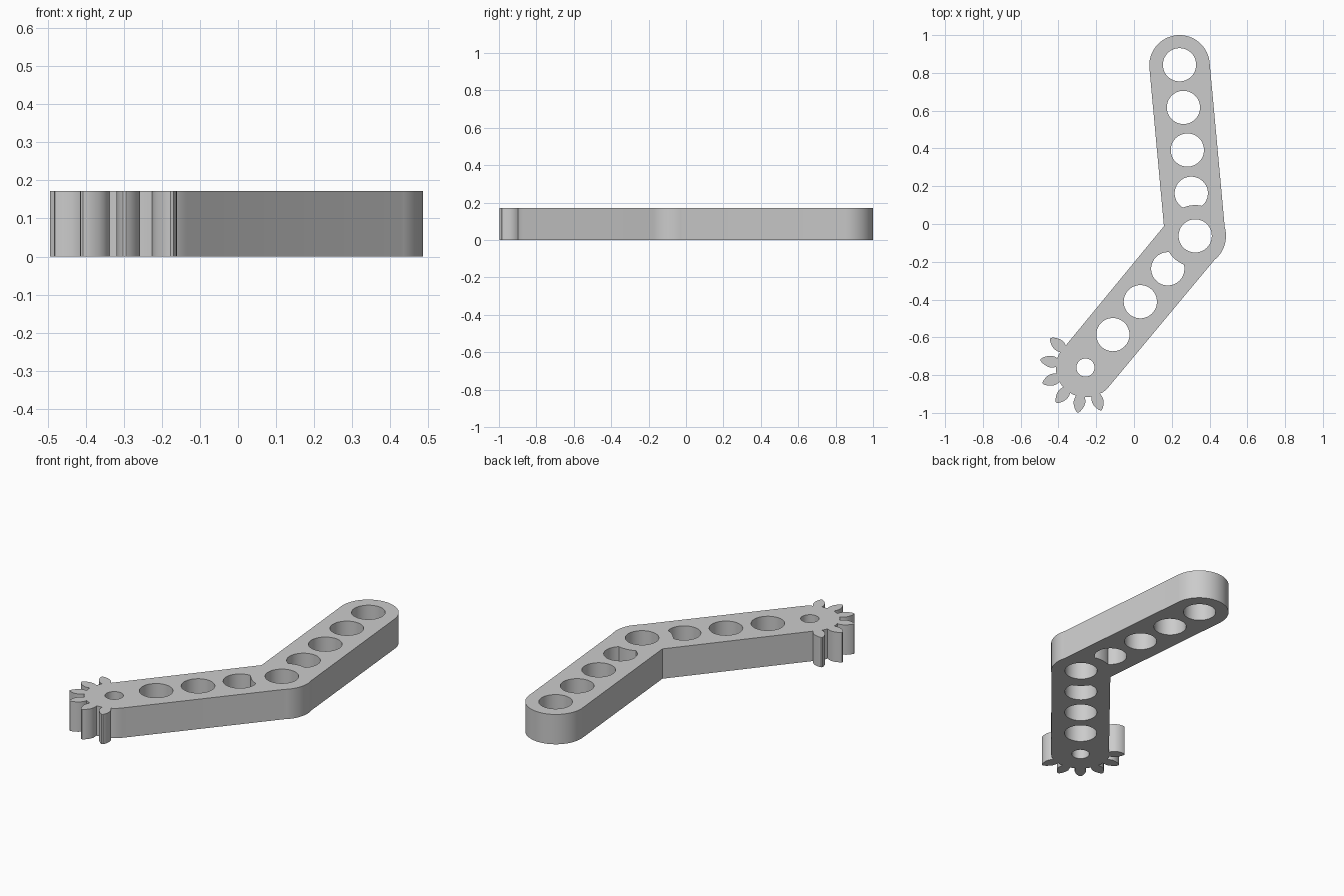
import bpy, bmesh, math
from mathutils import Vector

if "Cube" in bpy.data.objects:
    bpy.data.objects.remove(bpy.data.objects["Cube"], do_unlink=True)

HEIGHT = 0.172
WIDTH = 0.16      # half width of both arms
BOSS = 0.163      # radius of the elbow boss
HOLE = 0.088
TIP = Vector((0.241, 0.84))
ELBOW = Vector((0.324, -0.063))
GEAR = Vector((-0.257, -0.76))
u1, u2 = (TIP - ELBOW).normalized(), (GEAR - ELBOW).normalized()
a1, a2 = math.atan2(u1.y, u1.x), math.atan2(u2.y, u2.x) % math.tau
QUARTER = math.pi / 2


def polar(angle):
    return Vector((math.cos(angle), math.sin(angle)))


def arc(center, radius, start, end, steps):
    return [center + radius * polar(start + (end - start) * i / steps)
            for i in range(steps + 1)]


def circle(center, radius, steps=48):
    return arc(center, radius, 0, math.tau, steps)[:-1]


def clipped_hole(center):
    """Round hole with the elbow boss bulging into it."""
    away = center - ELBOW
    d, facing = away.length, math.atan2(away.y, away.x)
    along = (d * d + BOSS * BOSS - HOLE * HOLE) / (2 * d)
    half = math.acos(along / BOSS)
    open_half = math.acos((along - d) / HOLE)
    outer = arc(center, HOLE, facing - open_half, facing + open_half, 36)
    inner = arc(ELBOW, BOSS, facing + half, facing - half, 10)
    return outer + inner[1:-1]


def tooth(angle):
    """Leaf-shaped gear tooth as an open path."""
    out, side = polar(angle), polar(angle + QUARTER)
    flank = [(0.155, 0.024), (0.17, 0.029), (0.186, 0.031), (0.203, 0.028),
             (0.219, 0.021), (0.232, 0.013), (0.241, 0.004)]
    rising = [GEAR + out * r - side * w for r, w in flank]
    falling = [GEAR + out * r + side * w for r, w in reversed(flank)]
    return rising + falling


# Outer outline: elbow, rounded tip, inner corner, toothed end
kink = math.acos(WIDTH / BOSS)
outline = arc(ELBOW, BOSS, a2 + QUARTER - kink, a1 - QUARTER + math.tau + kink, 16)
outline += arc(TIP, WIDTH, a1 - QUARTER, a1 + QUARTER, 36)
outline.append(ELBOW + (u1 + u2) * WIDTH / abs(u1.cross(u2)))
pitch = math.tau / 12
for i in range(6):
    angle = a2 - QUARTER + i * pitch
    outline += tooth(angle)
    if i < 5:
        outline.append(GEAR + 0.157 * polar(angle + pitch / 2))
outline += arc(GEAR, WIDTH, a2 + QUARTER - 0.3, a2 + QUARTER, 3)

# Holes along both arms
loops = [outline, circle(ELBOW, HOLE), circle(GEAR, 0.048, 32)]
loops += [circle(TIP.lerp(ELBOW, i / 4) + Vector((0, 0.003)), HOLE) for i in range(3)]
loops.append(clipped_hole(TIP.lerp(ELBOW, 3 / 4)))
loops.append(clipped_hole(ELBOW.lerp(GEAR, 1 / 4)))
loops += [circle(ELBOW.lerp(GEAR, i / 4), HOLE) for i in (2, 3)]

# Filled and extruded profile
curve = bpy.data.curves.new("angled_beam", "CURVE")
curve.dimensions = "2D"
curve.fill_mode = "BOTH"
curve.extrude = HEIGHT / 2
for loop in loops:
    spline = curve.splines.new("POLY")
    spline.points.add(len(loop) - 1)
    for point, co in zip(spline.points, loop):
        point.co = (co.x, co.y, 0, 1)
    spline.use_cyclic_u = True
beam = bpy.data.objects.new("angled_beam", curve)
bpy.context.collection.objects.link(beam)
bpy.ops.object.select_all(action="DESELECT")
beam.select_set(True)
bpy.context.view_layer.objects.active = beam
bpy.ops.object.convert(target="MESH")
beam = bpy.context.object

bm = bmesh.new()
bm.from_mesh(beam.data)
bmesh.ops.remove_doubles(bm, verts=bm.verts, dist=0.0002)
bmesh.ops.recalc_face_normals(bm, faces=bm.faces)
bmesh.ops.translate(bm, verts=bm.verts, vec=(0, 0, HEIGHT / 2))
bm.to_mesh(beam.data)
bm.free()

# Plain grey finish
grey = bpy.data.materials.new("plain_grey")
grey.use_nodes = True
color = (0.6, 0.6, 0.6, 1)
grey.diffuse_color = color
grey.node_tree.nodes["Principled BSDF"].inputs["Base Color"].default_value = color
beam.data.materials.clear()
beam.data.materials.append(grey)
bpy.ops.object.shade_smooth_by_angle(angle=math.radians(30))
